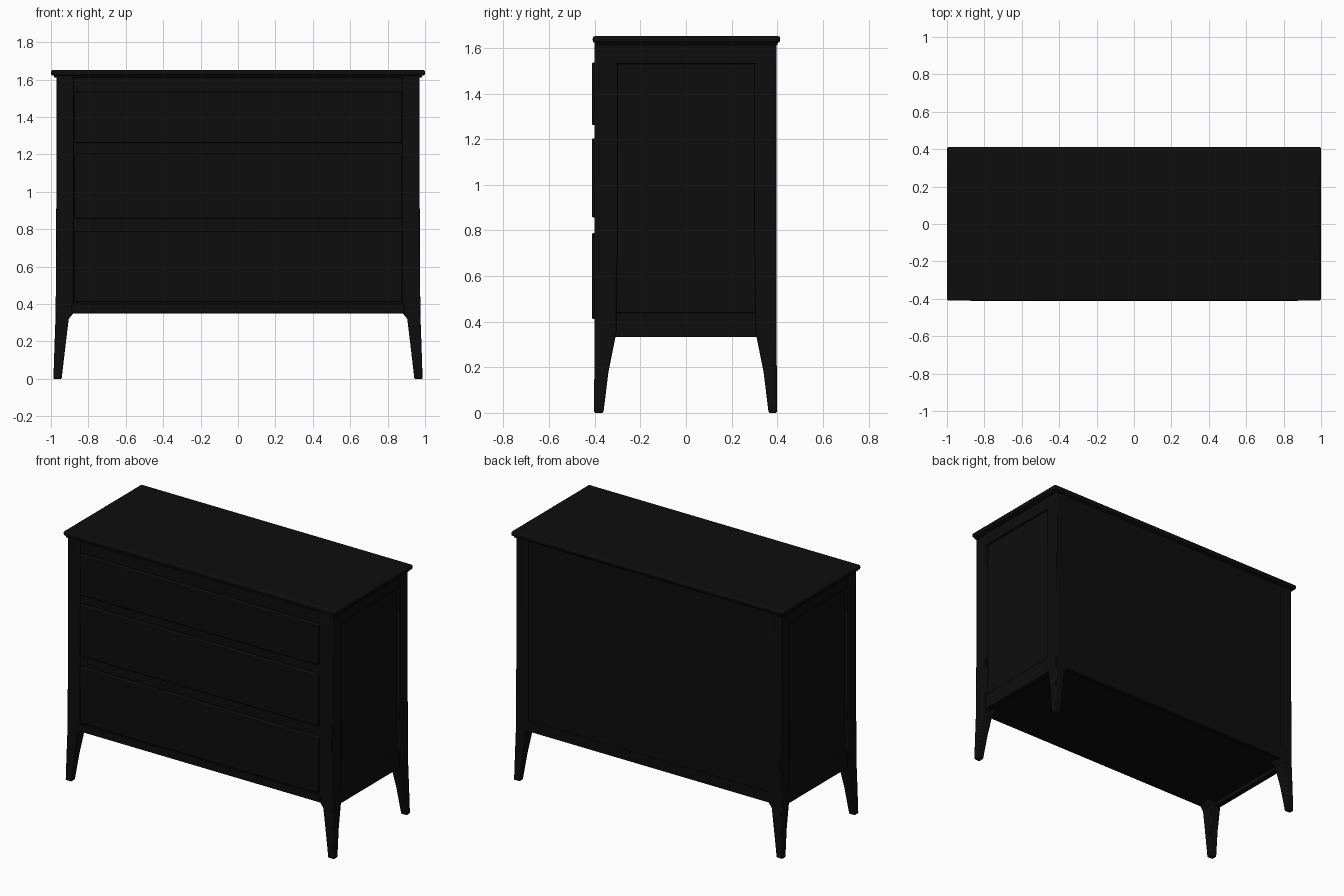
import bpy, bmesh

if "Cube" in bpy.data.objects:
    bpy.data.objects.remove(bpy.data.objects["Cube"])

black = bpy.data.materials.new("near_black_paint")
black.diffuse_color = (0.004, 0.004, 0.004, 1)
black.use_nodes = True
black.node_tree.nodes["Principled BSDF"].inputs["Base Color"].default_value = black.diffuse_color


def finish(name, bm, bevel=0.0, segments=2):
    bmesh.ops.recalc_face_normals(bm, faces=bm.faces)
    mesh = bpy.data.meshes.new(name)
    bm.to_mesh(mesh)
    bm.free()
    ob = bpy.data.objects.new(name, mesh)
    bpy.context.collection.objects.link(ob)
    mesh.materials.append(black)
    if bevel:
        mod = ob.modifiers.new("soft_edges", 'BEVEL')
        mod.width, mod.segments = bevel, segments
        mod.limit_method = 'ANGLE'
        mod.angle_limit = 0.6
    bpy.ops.object.select_all(action='DESELECT')
    ob.select_set(True)
    bpy.context.view_layer.objects.active = ob
    bpy.ops.object.shade_smooth_by_angle()
    return ob


def box(name, x, y, z, bevel=0.0, segments=2):
    bm = bmesh.new()
    bmesh.ops.create_cube(bm, size=1)
    for v in bm.verts:
        v.co = [lo + (c + 0.5) * (hi - lo) for c, (lo, hi) in zip(v.co, (x, y, z))]
    return finish(name, bm, bevel, segments)


# Corner posts that taper into splayed legs: z, x outer/inner, y outer/inner
RINGS = [(0.0, 0.987, 0.943, 0.403, 0.362),
         (0.18, 0.981, 0.922, 0.402, 0.340),
         (0.32, 0.976, 0.905, 0.401, 0.312),
         (0.352, 0.975, 0.880, 0.401, 0.305),
         (0.8, 0.972, 0.880, 0.401, 0.300),
         (1.62, 0.970, 0.880, 0.401, 0.300)]


def post(name, sx, sy):
    bm = bmesh.new()
    rings = []
    for z, xo, xi, yo, yi in RINGS:
        back = 0.0 if sy < 0 else 0.004
        yo -= back
        rings.append([bm.verts.new((sx * x, sy * y, z))
                      for x, y in ((xi, yi), (xo, yi), (xo, yo), (xi, yo))])
    bm.faces.new(rings[0])
    bm.faces.new(rings[-1])
    for a, b in zip(rings, rings[1:]):
        for i in range(4):
            j = (i + 1) % 4
            bm.faces.new((a[i], a[j], b[j], b[i]))
    finish(name, bm, 0.006)


for sy, end in ((-1, "front"), (1, "back")):
    for sx, side in ((-1, "left"), (1, "right")):
        post(f"{end}_{side}_leg_post", sx, sy)

# Carcass; its sides are the recessed side panels
box("carcass", (-0.957, 0.957), (-0.396, 0.394), (0.36, 1.625))

# Front and back lower rails
box("front_bottom_rail", (-0.89, 0.89), (-0.402, -0.37), (0.350, 0.40), 0.003)
box("back_bottom_rail", (-0.89, 0.89), (0.37, 0.397), (0.350, 0.42))

# Side frame rails
for sx, side in ((-1, "left"), (1, "right")):
    for part, z in (("bottom", (0.332, 0.44)), ("top", (1.53, 1.62))):
        x = sorted((sx * 0.935, sx * 0.971))
        box(f"{side}_{part}_rail", x, (-0.315, 0.315), z, 0.003)

# Drawer fronts standing slightly proud
for name, z in (("top_drawer", (1.262, 1.535)),
                ("middle_drawer", (0.857, 1.203)),
                ("bottom_drawer", (0.412, 0.788))):
    box(name, (-0.875, 0.878), (-0.413, -0.38), z, 0.006)

# Top slab with a rounded edge and a thin moulding below it
box("top_moulding", (-0.985, 0.985), (-0.402, 0.402), (1.612, 1.628), 0.004)
box("top_slab", (-1.0, 1.0), (-0.409, 0.413), (1.622, 1.652), 0.011, 3)
